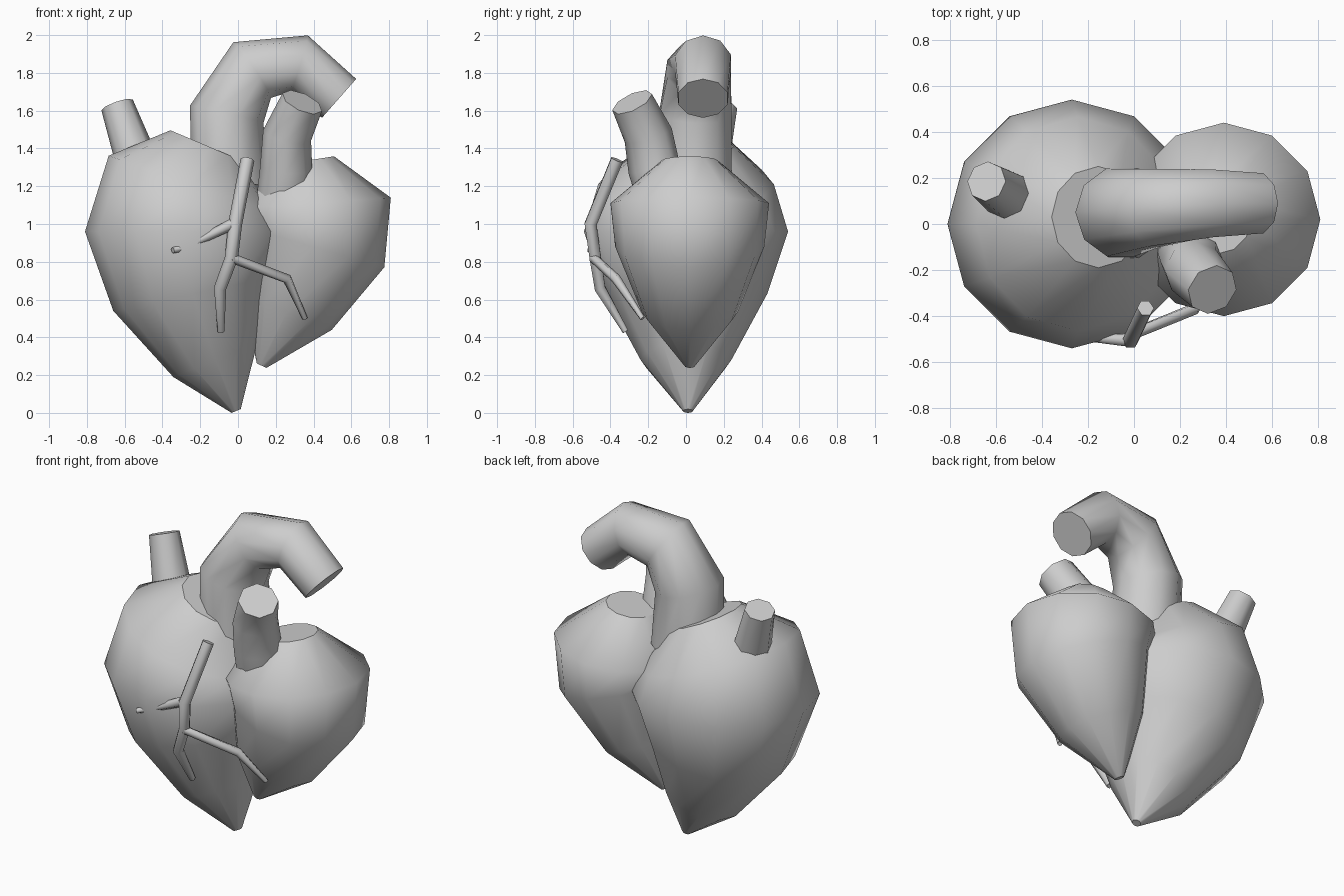
import bpy, bmesh, math
from mathutils import Vector

if "Cube" in bpy.data.objects:
    bpy.data.objects.remove(bpy.data.objects["Cube"])

grey = bpy.data.materials.new("plain grey")
grey.diffuse_color = (0.61, 0.61, 0.61, 1)
grey.use_nodes = True
grey.node_tree.nodes["Principled BSDF"].inputs["Base Color"].default_value = grey.diffuse_color


def loft(name, rings, sides):
    """Skin round sections given as (centre, radius, normal) and cap both ends."""
    bm = bmesh.new()
    loops = []
    for centre, radius, normal in rings:
        n = Vector(normal).normalized()
        u = Vector((0, 1, 0)).cross(n).normalized()
        v = n.cross(u)
        steps = [2 * math.pi * i / sides for i in range(sides)]
        loops.append([bm.verts.new(Vector(centre) + radius * (u * math.cos(a) + v * math.sin(a)))
                      for a in steps])
    for low, high in zip(loops, loops[1:]):
        for i in range(sides):
            j = (i + 1) % sides
            bm.faces.new((low[i], low[j], high[j], high[i])).smooth = True
    # flat end caps keep a crisp rim
    bm.faces.new(loops[0][::-1])
    bm.faces.new(loops[-1])
    bmesh.ops.recalc_face_normals(bm, faces=bm.faces)
    mesh = bpy.data.meshes.new(name)
    bm.to_mesh(mesh)
    bm.free()
    mesh.materials.append(grey)
    obj = bpy.data.objects.new(name, mesh)
    bpy.context.collection.objects.link(obj)
    return obj


def lobe(name, rows, sides=12):
    """Rows of x, y, z, radius and tilt in degrees."""
    loft(name, [((x, y, z), r, (-math.sin(math.radians(t)), 0, math.cos(math.radians(t))))
                for x, y, z, r, t in rows], sides)


def tube(name, rows, sides):
    """Rows of x, y, z, radius; sections follow the path."""
    pts = [Vector(row[:3]) for row in rows]
    rings = []
    for i, p in enumerate(pts):
        n = Vector()
        if i > 0:
            n += (p - pts[i - 1]).normalized()
        if i < len(pts) - 1:
            n += (pts[i + 1] - p).normalized()
        rings.append((p, rows[i][3], n))
    loft(name, rings, sides)


# heart chambers
lobe("large_chamber", [
    (-0.01, 0.01, 0.01, 0.026, 22),
    (-0.12, 0, 0.28, 0.24, 22),
    (-0.24, 0, 0.63, 0.43, 12),
    (-0.27, 0, 0.96, 0.54, 0),
    (-0.245, 0, 1.21, 0.465, -19),
    (-0.155, 0.03, 1.41, 0.22, -23)])
lobe("small_chamber", [
    (0.125, 0.02, 0.25, 0.028, -25),
    (0.26, 0.02, 0.535, 0.255, -22),
    (0.395, 0.02, 0.88, 0.395, -16),
    (0.39, 0.02, 1.11, 0.42, 4),
    (0.36, 0.02, 1.335, 0.15, 9)])

# great vessels
tube("arched_artery", [
    (-0.04, 0.045, 1.20, 0.205),
    (-0.06, 0.05, 1.58, 0.20),
    (0.075, 0.07, 1.815, 0.178),
    (0.325, 0.09, 1.85, 0.155),
    (0.535, 0.09, 1.665, 0.137)], 10)
tube("front_artery", [
    (0.24, -0.10, 1.10, 0.145),
    (0.255, -0.17, 1.30, 0.138),
    (0.26, -0.20, 1.47, 0.13),
    (0.34, -0.285, 1.645, 0.115)], 8)
tube("upper_vein", [
    (-0.525, 0.11, 1.30, 0.115),
    (-0.64, 0.185, 1.63, 0.088)], 8)

# surface vessels
tube("surface_vessel", [
    (0.05, -0.365, 1.34, 0.037),
    (-0.015, -0.505, 1.00, 0.037),
    (-0.035, -0.48, 0.82, 0.035),
    (-0.095, -0.455, 0.66, 0.033),
    (-0.09, -0.32, 0.43, 0.018)], 6)
tube("surface_branch_right", [
    (-0.035, -0.49, 0.82, 0.026),
    (0.26, -0.37, 0.71, 0.026),
    (0.355, -0.23, 0.50, 0.014)], 6)
tube("surface_branch_left", [
    (-0.03, -0.505, 1.00, 0.03),
    (-0.20, -0.49, 0.915, 0.022),
    (-0.29, -0.475, 0.875, 0.02),
    (-0.345, -0.51, 0.86, 0.016)], 6)
